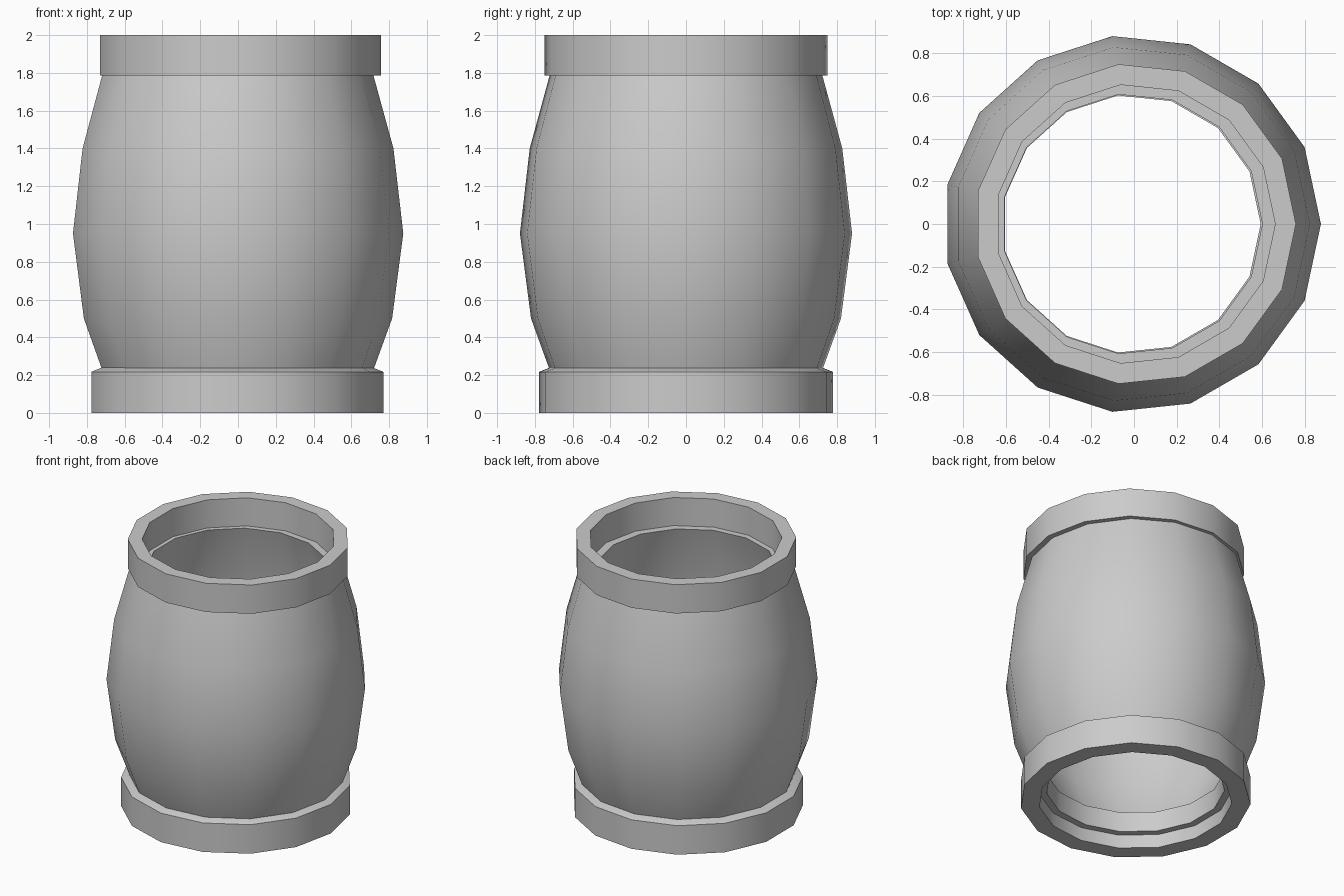
import bpy, bmesh
from math import cos, sin, pi, radians

if "Cube" in bpy.data.objects:
    bpy.data.objects.remove(bpy.data.objects["Cube"])

SIDES = 15


def lathe(name, profile, cx=0.0, smooth=40):
    """Revolve a closed (radius, z) profile into a 15-sided ring."""
    bm = bmesh.new()
    rows = []
    for i in range(SIDES):
        a = 2 * pi * i / SIDES
        rows.append([bm.verts.new((cx + r * cos(a), r * sin(a), z)) for r, z in profile])
    n = len(profile)
    for i in range(SIDES):
        p, q = rows[i], rows[(i + 1) % SIDES]
        for j in range(n):
            k = (j + 1) % n
            bm.faces.new((p[j], q[j], q[k], p[k]))
    bmesh.ops.recalc_face_normals(bm, faces=bm.faces)
    mesh = bpy.data.meshes.new(name)
    bm.to_mesh(mesh)
    bm.free()
    obj = bpy.data.objects.new(name, mesh)
    bpy.context.collection.objects.link(obj)
    bpy.context.view_layer.objects.active = obj
    obj.select_set(True)
    bpy.ops.object.shade_smooth_by_angle(angle=radians(smooth))
    obj.select_set(False)
    return obj


# Bulging hollow body, outside upward then inside downward
lathe("barrel_body", [
    (0.725, 0.225), (0.825, 0.50), (0.884, 0.95), (0.832, 1.40), (0.725, 1.79),
    (0.61, 1.79), (0.72, 1.40), (0.77, 0.95), (0.72, 0.50), (0.61, 0.24),
], cx=-0.009)

# Upper collar
lathe("top_collar", [(0.752, 1.785), (0.752, 2.0), (0.655, 2.0), (0.655, 1.785)], cx=0.006)

# Lower collar with a small step on its inside
lathe("bottom_collar", [
    (0.782, 0.0), (0.782, 0.217), (0.725, 0.24), (0.605, 0.25),
    (0.605, 0.10), (0.655, 0.10), (0.655, 0.0),
], cx=-0.012)
